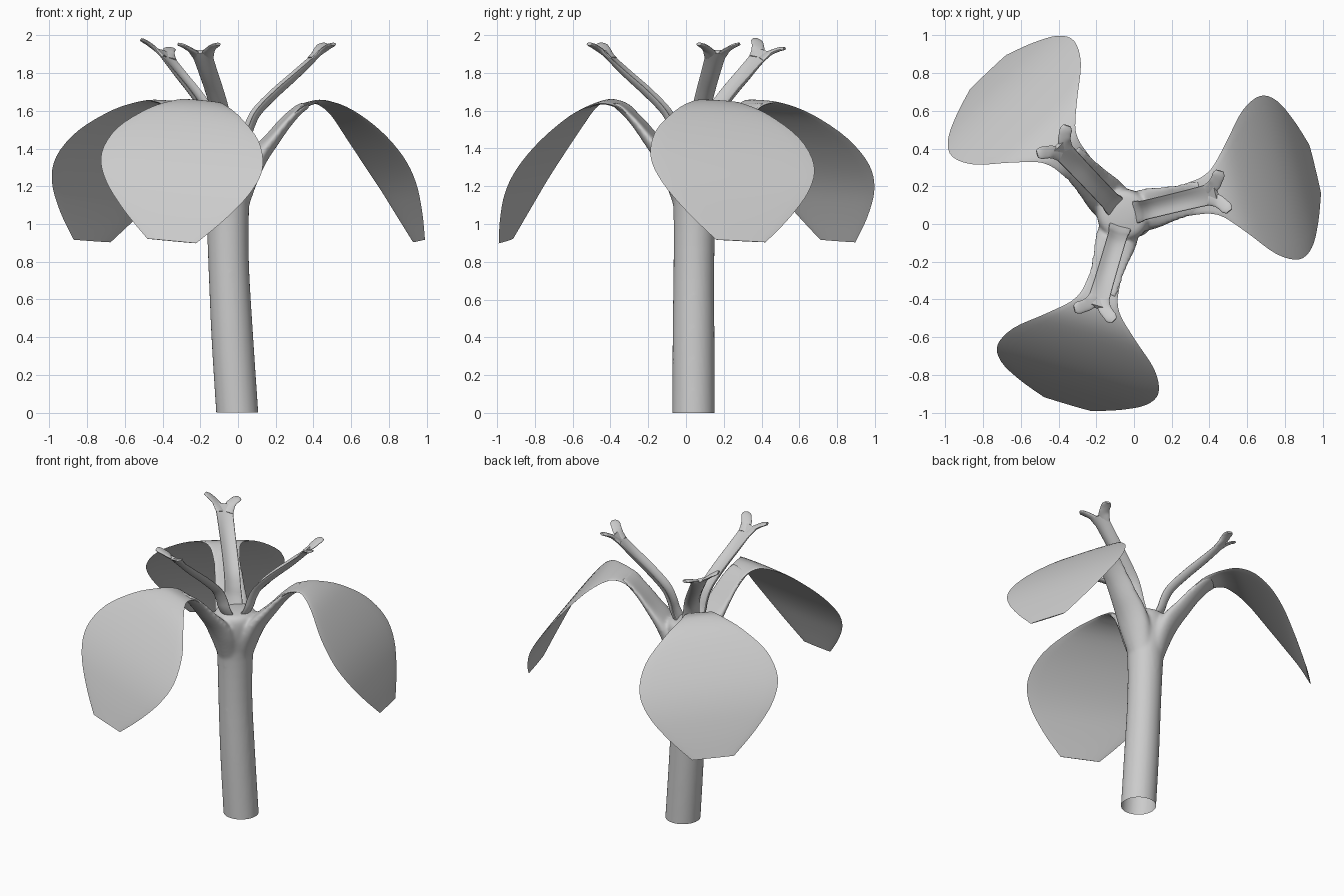
import bpy
import bmesh
import math
from mathutils import Vector

if "Cube" in bpy.data.objects:
    bpy.data.objects.remove(bpy.data.objects["Cube"])

CENTRE = Vector((-0.055, 0.047, 0.0))


def finish(name, verts, faces, angle=40):
    me = bpy.data.meshes.new(name)
    me.from_pydata([tuple(v) for v in verts], [], faces)
    me.update()
    ob = bpy.data.objects.new(name, me)
    bpy.context.collection.objects.link(ob)
    bpy.ops.object.select_all(action='DESELECT')
    ob.select_set(True)
    bpy.context.view_layer.objects.active = ob
    bpy.ops.object.shade_smooth_by_angle(angle=math.radians(angle))
    return ob


def smooth(rows, steps=4):
    """Catmull-Rom resampling of rows of numbers."""
    out = []
    for i in range(len(rows) - 1):
        a, b, c, d = (rows[max(0, min(len(rows) - 1, i + k))] for k in (-1, 0, 1, 2))
        for s in range(steps):
            u = s / steps
            out.append([0.5 * (2 * q + (r - p) * u + (2 * p - 5 * q + 4 * r - t) * u * u
                               + (3 * q - p - 3 * r + t) * u ** 3)
                        for p, q, r, t in zip(a, b, c, d)])
    out.append(list(rows[-1]))
    return out


def skin(rings, n):
    faces = [(i * n + j, i * n + (j + 1) % n, (i + 1) * n + (j + 1) % n, (i + 1) * n + j)
             for i in range(rings - 1) for j in range(n)]
    return faces + [tuple(reversed(range(n))), tuple(range((rings - 1) * n, rings * n))]


def blade(name, stations, heading, roll=0.0, n=20):
    """Loft of flat sections; station = radius, sideways, height, half width, half thickness, cup."""
    rows = smooth(stations)
    pts = [Vector(r[:3]) for r in rows]
    ca, sa = math.cos(heading), math.sin(heading)
    verts = []
    for i, row in enumerate(rows):
        tan = (pts[min(i + 1, len(pts) - 1)] - pts[max(i - 1, 0)]).normalized()
        side = Vector((-tan.y, tan.x, 0)).normalized()
        nor = tan.cross(side)
        w, h, cup = row[3:]
        for k in range(n):
            a = 2 * math.pi * k / n
            c = math.cos(a)
            p = pts[i] + side * (w * c) + nor * (h * math.sin(a) + cup * (c * c - 0.5))
            verts.append(CENTRE + Vector((p.x * ca - p.y * sa, p.x * sa + p.y * ca,
                                          p.z + roll * p.y)))
    return finish(name, verts, skin(len(rows), n))


# Stem: slightly bent tube that swells into a hub
stem_rows = smooth([(-0.06, 0.112, 0.0, 0.04), (0, 0.112, -0.004, 0.04), (0.4, 0.111, -0.03, 0.04),
                    (0.8, 0.108, -0.05, 0.042), (1.1, 0.115, -0.055, 0.047),
                    (1.25, 0.135, -0.055, 0.047), (1.35, 0.14, -0.055, 0.047),
                    (1.40, 0.12, -0.055, 0.047), (1.415, 0.06, -0.055, 0.047),
                    (1.418, 0.005, -0.055, 0.047)])
N = 32
ring_verts = [(x + r * math.cos(2 * math.pi * k / N), y + r * math.sin(2 * math.pi * k / N), z)
              for z, r, x, y in stem_rows for k in range(N)]
stem = finish("stem", ring_verts, skin(len(stem_rows), N))

# Arm: thick branch leaving the stem, later merged into it
ARM = [(0.02, 0, 1.05, 0.075, 0.075, 0), (0.06, 0, 1.17, 0.095, 0.075, 0),
       (0.105, 0, 1.275, 0.11, 0.07, 0), (0.165, 0, 1.365, 0.11, 0.05, 0.015),
       (0.235, 0, 1.447, 0.1, 0.036, 0.02), (0.31, 0, 1.537, 0.092, 0.027, 0.02),
       (0.38, 0, 1.605, 0.09, 0.022, 0.015), (0.43, 0, 1.635, 0.09, 0.018, 0.01)]

# Petal: thin drooping blade
PETAL = [(0.31, 0, 1.535, 0.08, 0.012, 0.01),
         (0.38, 0, 1.608, 0.088, 0.014, 0.012), (0.45, 0, 1.642, 0.1, 0.011, 0.005),
         (0.52, 0, 1.643, 0.14, 0.008, 0), (0.62, 0, 1.592, 0.25, 0.006, 0),
         (0.74, 0, 1.475, 0.39, 0.005, 0), (0.85, 0, 1.335, 0.445, 0.005, 0),
         (0.93, 0, 1.2, 0.4, 0.004, 0), (0.993, 0, 1.05, 0.28, 0.004, 0),
         (1.043, 0, 0.91, 0.135, 0.003, 0)]

# Style: channelled strap rising from the hub
STYLE = [(0.05, 0, 1.37, 0.06, 0.02, 0.01), (0.095, 0, 1.45, 0.058, 0.018, 0.02),
         (0.118, 0, 1.52, 0.053, 0.016, 0.026), (0.16, 0, 1.6, 0.052, 0.015, 0.028),
         (0.26, 0, 1.70, 0.052, 0.015, 0.028), (0.365, 0, 1.79, 0.053, 0.014, 0.025),
         (0.46, 0, 1.875, 0.056, 0.013, 0.015), (0.505, 0, 1.915, 0.062, 0.012, 0.006)]


# Forked tip lobe, mirrored by sign
def lobe(s):
    return [(0.46, s * 0.024, 1.876, 0.032, 0.012, 0.002),
            (0.50, s * 0.042, 1.912, 0.034, 0.012, 0.002),
            (0.525, s * 0.07, 1.935, 0.032, 0.011, 0.002),
            (0.54, s * 0.092, 1.947, 0.032, 0.01, 0),
            (0.55, s * 0.11, 1.953, 0.02, 0.008, 0)]


# Three-fold arrangement
arms = []
for i, (petal_roll, style_roll) in enumerate([(-0.05, 0.0), (0.05, 0.22), (-0.09, 0.0)], 1):
    heading = math.radians(13.5 + 120 * (i - 1))
    arms.append(blade(f"arm_{i}", ARM, heading))
    blade(f"petal_{i}", PETAL, heading, petal_roll)
    blade(f"style_{i}", STYLE, heading, style_roll)
    for tag, s in (("left", 1), ("right", -1)):
        blade(f"style_{i}_tip_{tag}", lobe(s), heading, style_roll)

# Fuse arms and stem into one softly blended body
bpy.ops.object.select_all(action='DESELECT')
for ob in arms + [stem]:
    ob.select_set(True)
bpy.context.view_layer.objects.active = stem
bpy.ops.object.join()
stem.modifiers.clear()
fuse = stem.modifiers.new("fuse", 'REMESH')
fuse.mode = 'VOXEL'
fuse.voxel_size = 0.011
soften = stem.modifiers.new("soften", 'SMOOTH')
soften.factor = 0.5
soften.iterations = 8
for m in ("fuse", "soften"):
    bpy.ops.object.modifier_apply(modifier=m)

# Cut the foot open at ground level
bm = bmesh.new()
bm.from_mesh(stem.data)
bmesh.ops.bisect_plane(bm, geom=bm.verts[:] + bm.edges[:] + bm.faces[:],
                       plane_co=(0, 0, 0), plane_no=(0, 0, 1), clear_inner=True)
bm.to_mesh(stem.data)
bm.free()
bpy.ops.object.shade_smooth()
